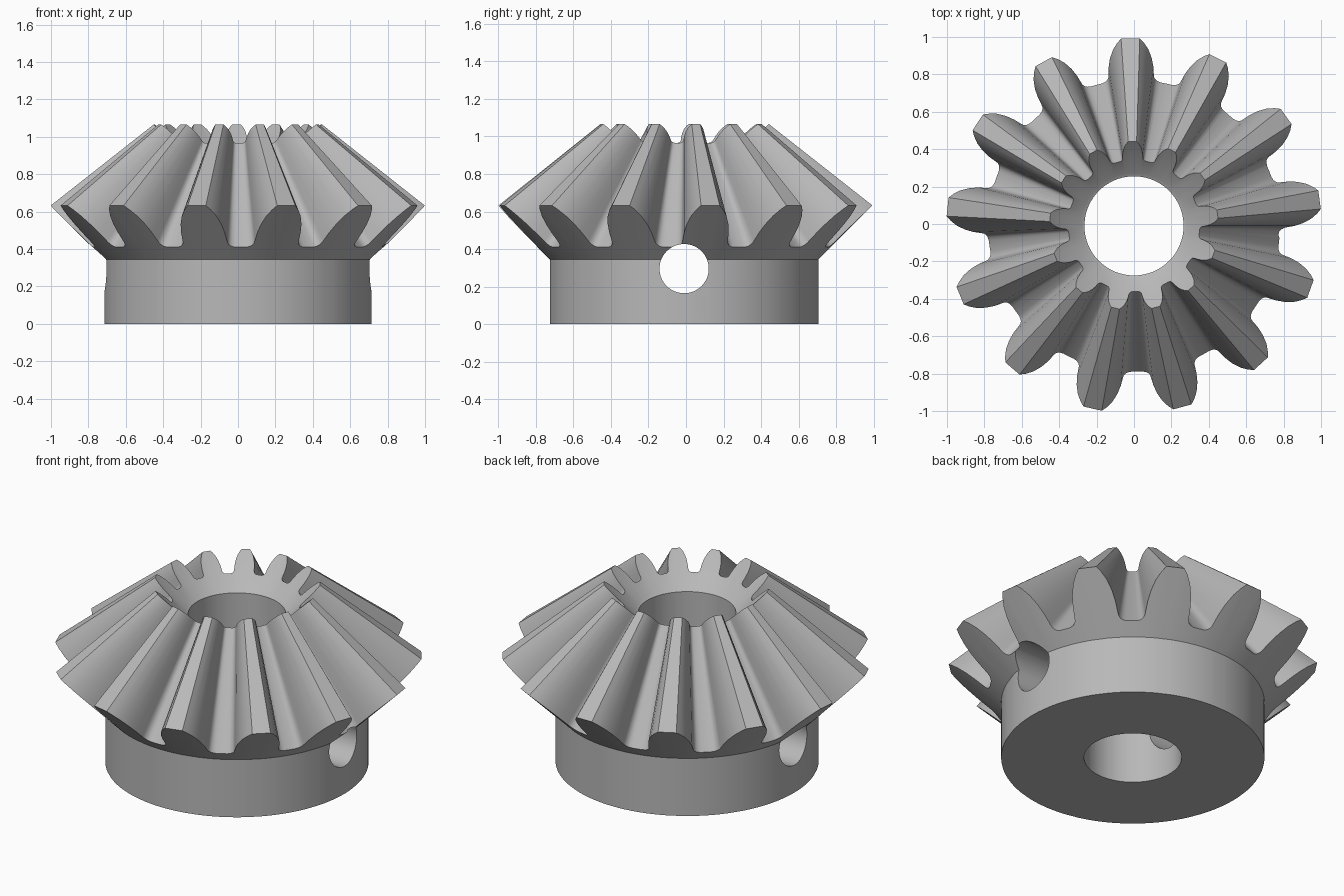
import bpy, bmesh, math
from mathutils import Matrix

if "Cube" in bpy.data.objects:
    bpy.data.objects.remove(bpy.data.objects["Cube"], do_unlink=True)

TEETH = 13
PITCH = 2 * math.pi / TEETH
START = math.radians(91.1)
APEX = 1.42          # common tip of all tooth cones
INNER = 0.45         # small end of the teeth relative to the large end
ROOT, TIP = (0.78, 0.41), (1.003, 0.632)
CENTRE_Y = -0.01

# Half tooth outline: height along the back cone, half width
flank = [(0, 0.158), (0.02, 0.14), (0.05, 0.13), (0.1, 0.123), (0.15, 0.122),
         (0.35, 0.12), (0.55, 0.112), (0.75, 0.095), (0.9, 0.072), (1, 0.05)]
half = []
for t, w in flank:
    r = ROOT[0] + t * (TIP[0] - ROOT[0])
    z = ROOT[1] + t * (TIP[1] - ROOT[1])
    half.append((w / r, r, z))
tooth = [(-PITCH / 2, *ROOT)] + [(-a, r, z) for a, r, z in half] + half[::-1]
outline = [(START + i * PITCH + a, r, z) for i in range(TEETH) for a, r, z in tooth]


def add_ring(bm, points):
    return [bm.verts.new((r * math.cos(a), r * math.sin(a) + CENTRE_Y, z))
            for a, r, z in points]


def circle(bm, r, z):
    return add_ring(bm, [(a, r, z) for a, _, _ in outline])


# Gear body: closed loop of rings from the bore, round the hub and teeth, back to the bore
bm = bmesh.new()
rings = [
    circle(bm, 0.265, 0),
    circle(bm, 0.715, 0),
    circle(bm, 0.715, 0.345),
    add_ring(bm, outline),
    add_ring(bm, [(a, r * INNER, APEX + (z - APEX) * INNER) for a, r, z in outline]),
    circle(bm, 0.282, 0.897),
    circle(bm, 0.265, 0.888),
]
count = len(outline)
for k, low in enumerate(rings):
    high = rings[(k + 1) % len(rings)]
    for i in range(count):
        j = (i + 1) % count
        bm.faces.new((low[i], low[j], high[j], high[i]))
bmesh.ops.recalc_face_normals(bm, faces=bm.faces)
mesh = bpy.data.meshes.new("bevel_gear")
bm.to_mesh(mesh)
bm.free()
gear = bpy.data.objects.new("bevel_gear", mesh)
bpy.context.collection.objects.link(gear)

# Cross hole for the locking pin
bm = bmesh.new()
bmesh.ops.create_cone(bm, cap_ends=True, segments=64, radius1=0.131, radius2=0.131, depth=3,
                      matrix=Matrix.Translation((0, CENTRE_Y, 0.296))
                      @ Matrix.Rotation(math.pi / 2, 4, 'Y'))
cut_mesh = bpy.data.meshes.new("pin_hole_cutter")
bm.to_mesh(cut_mesh)
bm.free()
cutter = bpy.data.objects.new("pin_hole_cutter", cut_mesh)
cutter.hide_render = True
bpy.context.collection.objects.link(cutter)

# Steel colour
steel = bpy.data.materials.new("grey_steel")
steel.use_nodes = True
colour = (0.48, 0.48, 0.48, 1)
steel.diffuse_color = colour
steel.node_tree.nodes["Principled BSDF"].inputs["Base Color"].default_value = colour
mesh.materials.append(steel)
cut_mesh.materials.append(steel)

# Cut the hole and shade
bpy.ops.object.select_all(action='DESELECT')
gear.select_set(True)
bpy.context.view_layer.objects.active = gear
hole = gear.modifiers.new("pin_hole", 'BOOLEAN')
hole.operation = 'DIFFERENCE'
hole.solver = 'EXACT'
hole.object = cutter
bpy.ops.object.modifier_apply(modifier=hole.name)
bpy.data.objects.remove(cutter, do_unlink=True)
bpy.ops.object.shade_smooth_by_angle(angle=math.radians(30))
